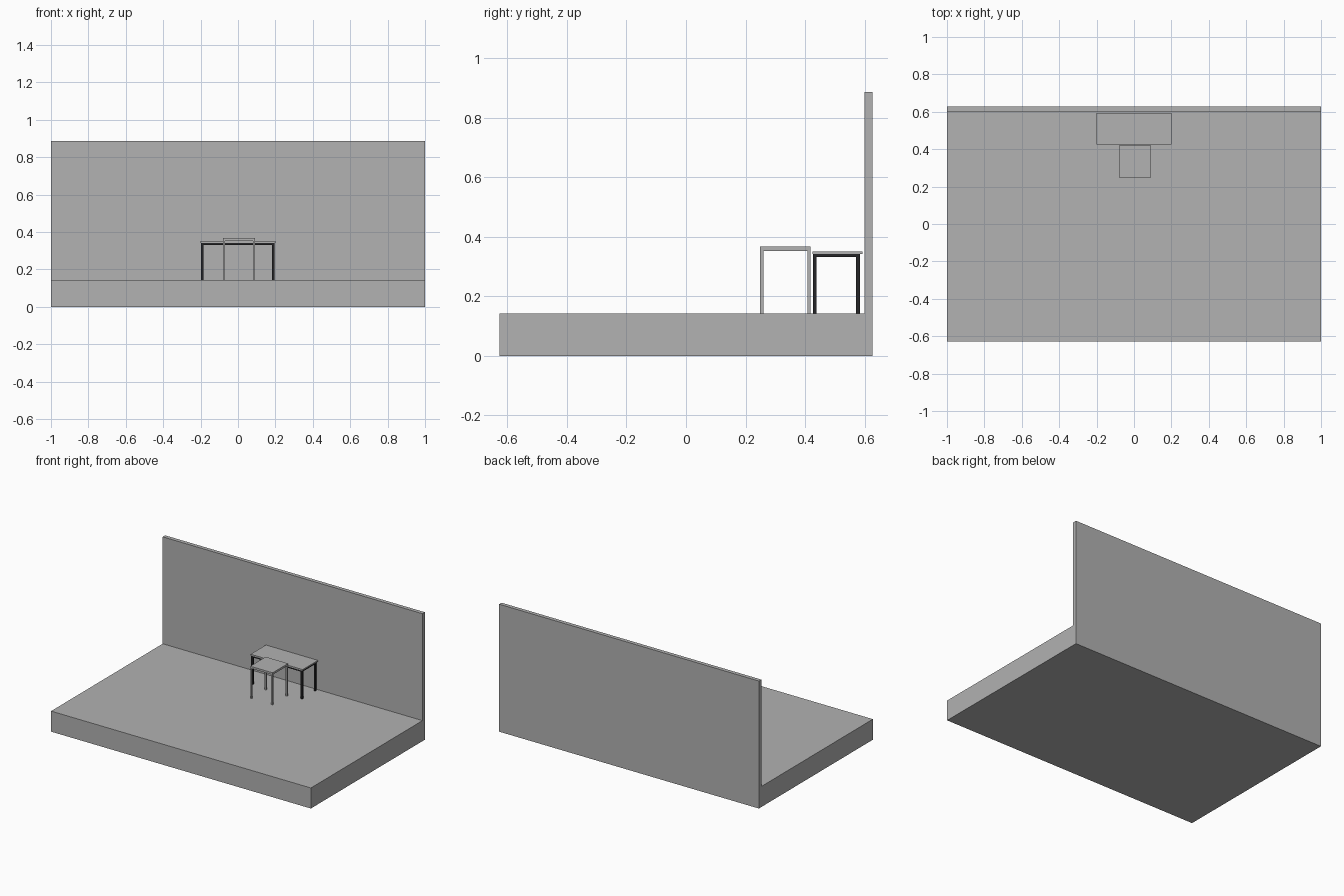
import bpy

default = bpy.data.objects.get("Cube")
if default:
    bpy.data.objects.remove(default, do_unlink=True)


def make_material(name, rgb):
    mat = bpy.data.materials.new(name)
    mat.use_nodes = True
    colour = (*rgb, 1)
    mat.diffuse_color = colour
    mat.node_tree.nodes["Principled BSDF"].inputs["Base Color"].default_value = colour
    return mat


grey = make_material("plain grey", (0.445, 0.445, 0.445))
black = make_material("black metal", (0.018, 0.018, 0.02))


def box(name, xs, ys, zs, mat):
    """Box spanning a (low, high) range on each axis."""
    spans = (xs, ys, zs)
    bpy.ops.mesh.primitive_cube_add(size=1, location=[(a + b) / 2 for a, b in spans])
    obj = bpy.context.object
    obj.name = name
    obj.scale = [b - a for a, b in spans]
    bpy.ops.object.transform_apply(location=False, rotation=False, scale=True)
    obj.data.materials.append(mat)
    return obj


def frame(name, xs, ys, floor, rail_z, top, w, mat):
    """Four square legs joined by four rails between them."""
    x_sides = {"right": (xs[0], xs[0] + w), "left": (xs[1] - w, xs[1])}
    y_sides = {"front": (ys[0], ys[0] + w), "back": (ys[1] - w, ys[1])}
    for x_name, xr in x_sides.items():
        box(f"{name}_{x_name}_rail", xr, (ys[0] + w, ys[1] - w), (rail_z, top), mat)
        for y_name, yr in y_sides.items():
            box(f"{name}_{y_name}_{x_name}_leg", xr, yr, (floor, top), mat)
    for y_name, yr in y_sides.items():
        box(f"{name}_{y_name}_rail", (xs[0] + w, xs[1] - w), yr, (rail_z, top), mat)


# Room: thick floor slab and back wall
FLOOR = 0.143
box("floor_slab", (-1, 1), (-0.627, 0.627), (0, FLOOR), grey)
box("back_wall", (-1, 1), (0.6, 0.627), (FLOOR, 0.887), grey)

# Table against the wall
frame("table", (-0.197, 0.195), (0.427, 0.584), FLOOR, 0.332, 0.342, 0.012, black)
box("table_top", (-0.2, 0.2), (0.425, 0.593), (0.342, 0.351), grey)

# Stool in front of the table
frame("stool", (-0.08, 0.092), (0.249, 0.419), FLOOR, 0.353, 0.361, 0.011, grey)
box("stool_seat", (-0.08, 0.092), (0.249, 0.419), (0.361, 0.367), grey)
